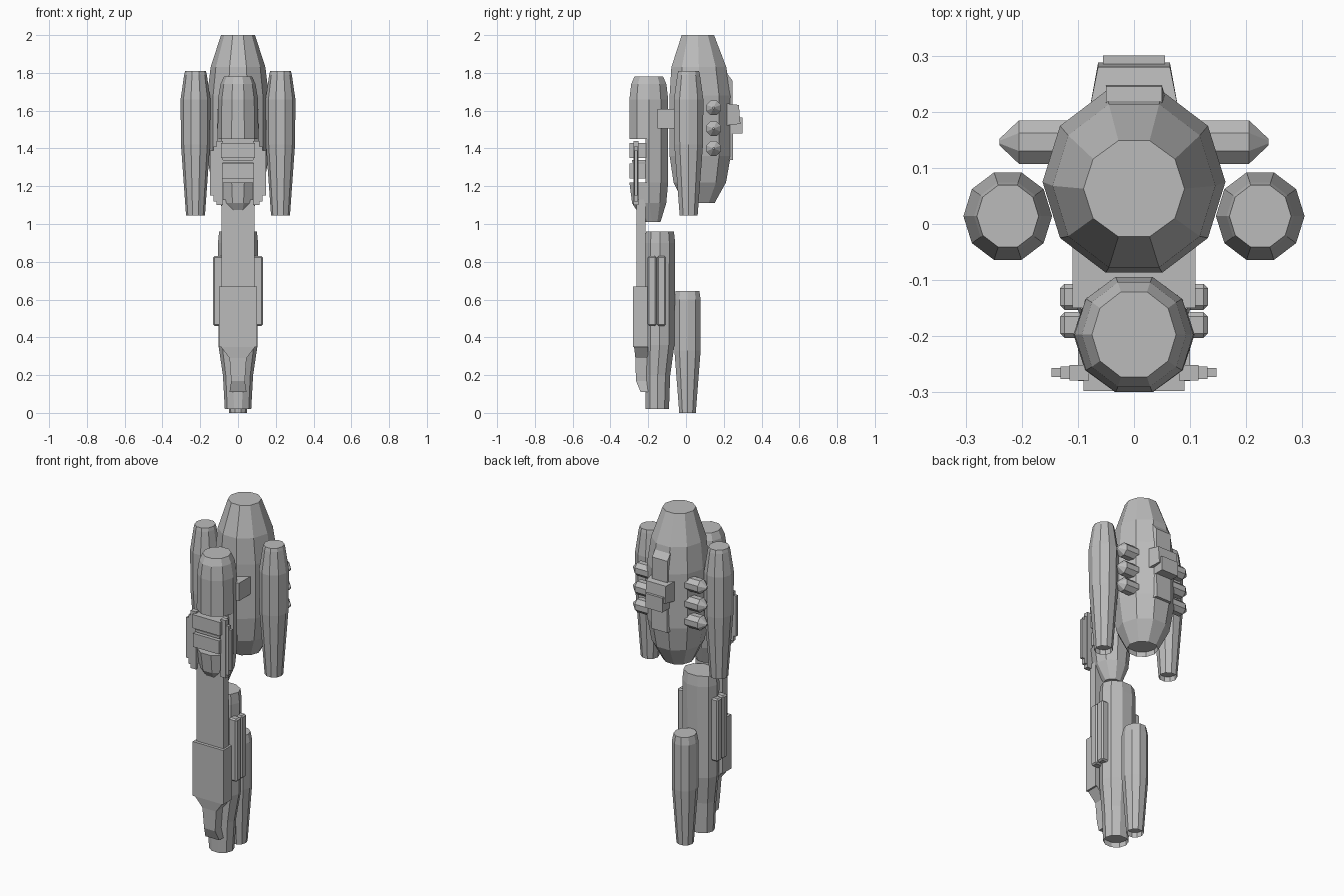
import bpy, bmesh, math

if "Cube" in bpy.data.objects:
    bpy.data.objects.remove(bpy.data.objects["Cube"])

grey = bpy.data.materials.new("hull_grey")
grey.use_nodes = True
colour = (0.5, 0.5, 0.5, 1)
grey.diffuse_color = colour
grey.node_tree.nodes["Principled BSDF"].inputs["Base Color"].default_value = colour


def finish(name, bm):
    bmesh.ops.recalc_face_normals(bm, faces=bm.faces)
    mesh = bpy.data.meshes.new(name)
    bm.to_mesh(mesh)
    bm.free()
    mesh.materials.append(grey)
    ob = bpy.data.objects.new(name, mesh)
    bpy.context.collection.objects.link(ob)
    return ob


def skin(name, loops, recess=0):
    """Bridge equal-length loops, cap the ends, optionally sink the last cap."""
    bm = bmesh.new()
    rings = [[bm.verts.new(p) for p in loop] for loop in loops]
    for a, b in zip(rings, rings[1:]):
        for i in range(len(a)):
            j = (i + 1) % len(a)
            bm.faces.new((a[i], a[j], b[j], b[i]))
    bm.faces.new(rings[0])
    end = bm.faces.new(rings[-1])
    if recess:
        bmesh.ops.inset_region(bm, faces=[end], thickness=0.008)
        bmesh.ops.translate(bm, verts=end.verts, vec=(0, 0, recess))
    return finish(name, bm)


def pod(name, x, rings, recess=0.03, sides=10):
    """Rings run top to bottom: (z, y centre, x radius, y radius, front limit)."""
    loops = []
    for z, cy, rx, ry, *limit in rings:
        front = limit[0] if limit else -1
        loops.append([(x + rx * math.cos(math.tau * i / sides),
                       max(front, cy + ry * math.sin(math.tau * i / sides)), z)
                      for i in range(sides)])
    return skin(name, loops, recess)


def box(name, xs, ys, zs, bevel=0):
    loops = [[(xs[0], ys[0], z), (xs[1], ys[0], z), (xs[1], ys[1], z), (xs[0], ys[1], z)]
             for z in zs]
    ob = skin(name, loops)
    if bevel:
        mod = ob.modifiers.new("bevel", "BEVEL")
        mod.width = bevel
        mod.segments = 1
    return ob


def side_profile(name, half_widths, points):
    """Extrude a (y, z) outline across x; half widths at front and back may differ."""
    mid = sum(y for y, z in points) / len(points)
    loops = [[(s * half_widths[0 if y < mid else 1], y, z) for y, z in points]
             for s in (-1, 1)]
    return skin(name, loops)


# Main hull
pod("main_hull", 0, [(2.0, .063, .09, .09), (1.83, .068, .145, .153),
                     (1.68, .075, .163, .17), (1.36, .075, .163, .17),
                     (1.22, .073, .14, .146), (1.11, .07, .085, .085)])

# Dorsal spine and stepped blocks on the back of the hull
side_profile("dorsal_spine", (.08, .05),
             [(.15, 1.81), (.215, 1.8), (.245, 1.76), (.25, 1.34), (.15, 1.34)])
side_profile("dorsal_block", (.08, .064),
             [(.2, 1.64), (.28, 1.63), (.288, 1.53), (.2, 1.52)])
box("dorsal_cap", (-.055, .055), (.22, .3), (1.48, 1.565))

# Forward pod with a notched front
pod("forward_pod", 0, [(1.78, -.197, .075, .08), (1.74, -.197, .093, .098),
                       (1.66, -.197, .106, .108), (1.45, -.197, .108, .108),
                       (1.45, -.197, .108, .108, -.215), (1.22, -.197, .108, .108, -.215),
                       (1.22, -.197, .108, .108), (1.11, -.195, .095, .095),
                       (1.01, -.178, .05, .045)], 0)
box("upper_notch_block", (-.09, .09), (-.298, -.21), (1.35, 1.43))
box("lower_notch_block", (-.085, .085), (-.298, -.21), (1.24, 1.32))
box("notch_bar", (-.08, .08), (-.285, -.21), (1.325, 1.34))
box("pod_connector", (-.11, .11), (-.15, -.03), (1.505, 1.61))

# Lower pods
pod("lower_pod", 0, [(.96, -.138, .1, .078), (.9, -.138, .106, .085),
                     (.36, -.14, .104, .083), (.2, -.15, .08, .07),
                     (.02, -.152, .07, .065)])
pod("rear_lower_pod", 0, [(.645, .008, .06, .066), (.6, .008, .07, .073),
                          (.33, .008, .07, .073), (0, .008, .047, .046)])

# Front keel made of stepped plates and a narrow tail
box("upper_keel", (-.088, .088), (-.262, -.215), (.6, 1.13))
box("middle_keel", (-.1, .1), (-.28, -.2), (.35, .67))
tail = [(.35, .09, -.275), (.29, .045, -.268), (.17, .036, -.265), (.11, .045, -.24)]
skin("keel_tail", [[(-w, f, z), (w, f, z), (w, -.2, z), (-w, -.2, z)] for z, w, f in tail])

# Mirrored parts
for side, label in ((1, "left"), (-1, "right")):
    pod(label + "_side_pod", side * .225,
        [(1.81, .014, .055, .058), (1.79, .014, .06, .063), (1.66, .014, .079, .082),
         (1.42, .014, .077, .08), (1.045, .014, .05, .05)])
    for n, y in enumerate((-.18, -.13)):
        box(f"{label}_armour_plate_{n + 1}", (side * .08, side * .132),
            (y - .023, y + .023), (.46, .83), .008)
    steps = ((.08, .115, 1.1, 1.44), (.11, .131, 1.12, 1.41), (.13, .147, 1.15, 1.39))
    for n, (a, b, low, high) in enumerate(steps):
        w = .014 - n * .003
        box(f"{label}_stepped_fin_{n + 1}", (side * a, side * b),
            (-.265 - w, -.265 + w), (low, high))
    # Pointed thrusters sticking out of the hull
    for n, z in enumerate((1.4, 1.505, 1.615)):
        loops = []
        for x, r in ((.09, .042), (.205, .042), (.24, .006)):
            loops.append([(side * x, .146 + r * math.cos(math.tau * i / 8 + math.pi / 8),
                           z + r * math.sin(math.tau * i / 8 + math.pi / 8))
                          for i in range(8)])
        skin(f"{label}_thruster_{n + 1}", loops)
